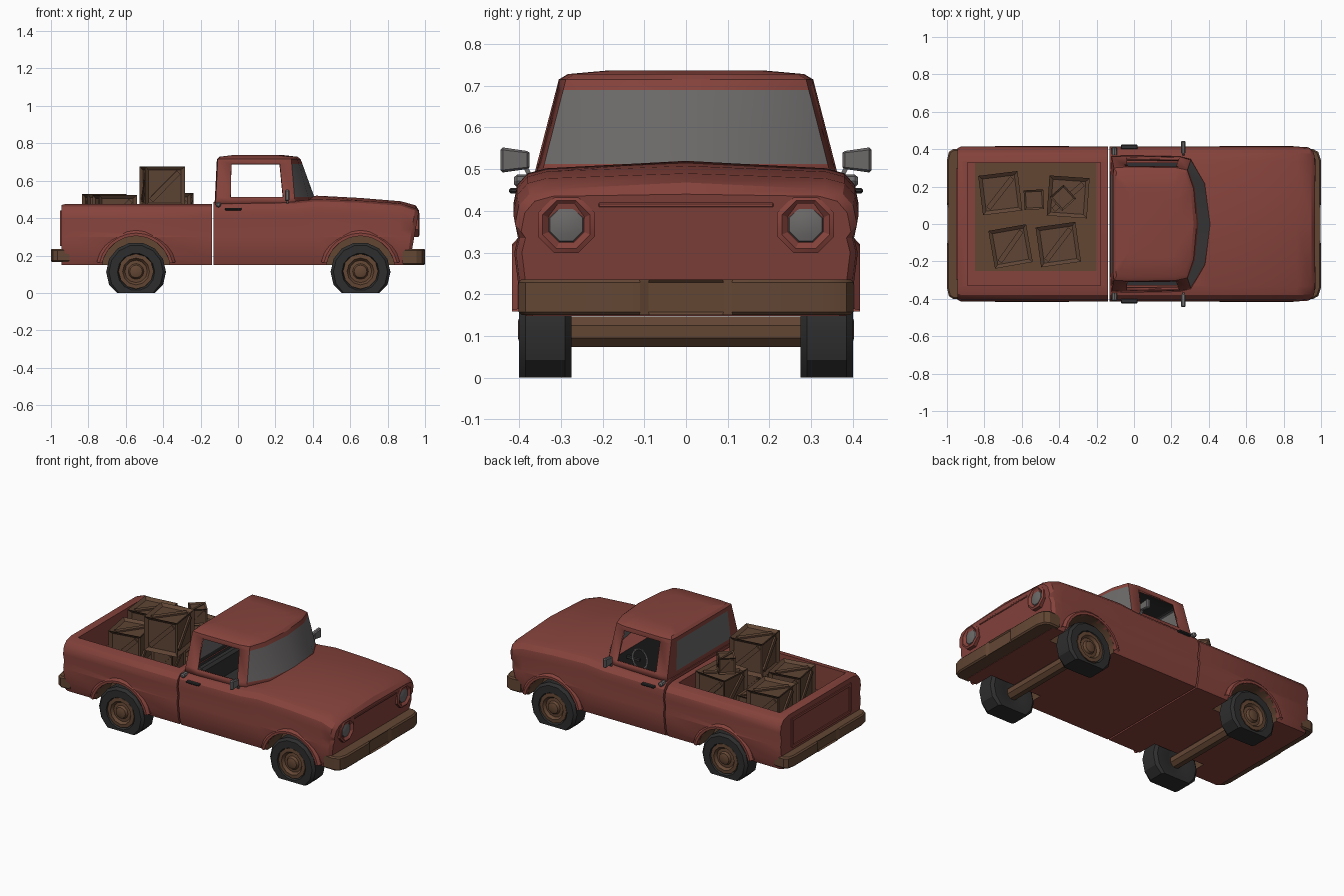
import bpy, bmesh, math
from mathutils import Matrix, Vector

if "Cube" in bpy.data.objects:
    bpy.data.objects.remove(bpy.data.objects["Cube"])

def mat(name, c):
    m = bpy.data.materials.new(name)
    m.diffuse_color = (*c, 1)
    m.use_nodes = True
    m.node_tree.nodes["Principled BSDF"].inputs["Base Color"].default_value = m.diffuse_color
    return m

RED = mat("red_paint", (0.24, 0.056, 0.045))
BROWN = mat("rusty_brown", (0.125, 0.062, 0.034))
WOOD = mat("crate_wood", (0.115, 0.06, 0.035))
DARK = mat("dark_interior", (0.03, 0.03, 0.032))
TYRE = mat("tyre_rubber", (0.027, 0.027, 0.027))
GREY = mat("grey_glass", (0.15, 0.14, 0.14))

def finish(name, bm, mats, normals=True):
    if normals:
        bmesh.ops.recalc_face_normals(bm, faces=bm.faces)
    me = bpy.data.meshes.new(name)
    bm.to_mesh(me)
    bm.free()
    for m in mats:
        me.materials.append(m)
    ob = bpy.data.objects.new(name, me)
    bpy.context.collection.objects.link(ob)
    return ob

def box(name, lo, hi, m, bevel=0.0):
    bm = bmesh.new()
    c = [(a + b) / 2 for a, b in zip(lo, hi)]
    d = [b - a for a, b in zip(lo, hi)]
    bmesh.ops.create_cube(bm, size=1, matrix=Matrix.Translation(c) @ Matrix.Diagonal((*d, 1)))
    if bevel:
        bmesh.ops.bevel(bm, geom=bm.edges[:], offset=bevel, segments=1, affect='EDGES')
    return finish(name, bm, [m])

def bridge(bm, a, b):
    n = len(a)
    return [bm.faces.new((a[i], a[(i + 1) % n], b[(i + 1) % n], b[i])) for i in range(n)]

def lathe(name, prof, centre, axis, n, m, arc=None, turn=0.0):
    """Turn (radius, height) points about an x or y axis; arc gives an open sweep."""
    bm = bmesh.new()
    cx, cy, cz = centre
    steps = n + 1 if arc else n
    rows = []
    for i in range(steps):
        a = arc[0] + (arc[1] - arc[0]) * i / n if arc else turn + math.tau * i / n
        u, v = math.cos(a), math.sin(a)
        rows.append([bm.verts.new((cx + r * u, cy + h, cz + r * v) if axis == 'y'
                                  else (cx + h, cy + r * u, cz + r * v)) for r, h in prof])
    for i in range(n):
        a, b = rows[i], rows[(i + 1) % steps]
        for j in range(len(prof) - 1):
            bm.faces.new((a[j], a[j + 1], b[j + 1], b[j]))
    bmesh.ops.remove_doubles(bm, verts=bm.verts, dist=1e-5)
    return finish(name, bm, [m])

def prism(name, half, z0, z1, m):
    """Plan outline mirrored over y, extruded up."""
    pts = half + [(x, -y) for x, y in reversed(half)]
    bm = bmesh.new()
    a = [bm.verts.new((x, y, z0)) for x, y in pts]
    b = [bm.verts.new((x, y, z1)) for x, y in pts]
    bridge(bm, a, b)
    bm.faces.new(a)
    bm.faces.new(b)
    bmesh.ops.bevel(bm, geom=[e for e in bm.edges if abs(e.verts[0].co.z - e.verts[1].co.z) < 1e-6],
                    offset=0.008, segments=1, affect='EDGES')
    return finish(name, bm, [m])

def body(name, sections):
    """Loft of sections (x, width scale, shoulder z, centre z, slant)."""
    bm = bmesh.new()
    rings = []
    for x, w, zt, zc, k in sections:
        half = [(0, .148), (.385, .148), (.398, .19), (.412, .30), (.403, .335), (.414, zt - .085),
                (.405, zt - .04), (.38, zt - .012), (.335, zt), (0, zc)]
        ring = half + [(-y, z) for y, z in reversed(half[1:-1])]
        rings.append([bm.verts.new((x - k * (.435 - z), y * w, z)) for y, z in ring])
    for a, b in zip(rings, rings[1:]):
        bridge(bm, a, b)
    bm.faces.new(rings[0])
    bm.faces.new(rings[-1])
    return finish(name, bm, [RED, BROWN, DARK])

def cut(ob, cutter, index):
    cutter.data.materials.clear()
    for m in ob.data.materials:
        cutter.data.materials.append(m)
    for p in cutter.data.polygons:
        p.material_index = index
    cutter.hide_render = True
    mod = ob.modifiers.new("cut", 'BOOLEAN')
    mod.operation, mod.solver, mod.object = 'DIFFERENCE', 'EXACT', cutter
    bpy.context.view_layer.objects.active = ob
    bpy.ops.object.modifier_apply(modifier="cut")
    bpy.data.objects.remove(cutter)

# Bed and front body
bed = body("cargo_bed", [(-.945, .975, .47, .47, 0), (-.925, 1, .475, .475, 0), (-.14, 1, .475, .475, 0)])
front = body("front_body", [(-.13, 1, .485, .485, 0), (.30, 1, .49, .49, 0), (.42, 1, .502, .52, 0),
                            (.65, 1, .494, .508, 0), (.87, 1, .478, .49, .03), (.945, .99, .452, .468, .16),
                            (.967, .955, .435, .44, .18)])
cut(bed, box("bed_cutter", (-.89, -.33, .315), (-.18, .33, .7), RED), 0)
cut(front, box("cab_cutter", (-.10, -.325, .22), (.30, .325, .7), RED), 2)
box("bed_floor_stain", (-.85, -.25, .313), (-.2, .325, .319), BROWN)

# Wheels, wells, arch lips
for wx, ob in ((-.545, bed), (.655, front)):
    for s in (1, -1):
        well = lathe("well_cutter", [(0, .255 * s), (.185, .255 * s), (.185, .6 * s), (0, .6 * s)],
                     (wx, 0, .12), 'y', 20, BROWN)
        cut(ob, well, 1)
        lathe("arch_lip", [(r, h * s) for r, h in ((.185, .385), (.185, .417), (.20, .417), (.215, .403), (.215, .385))],
              (wx, 0, .12), 'y', 12, RED, arc=(math.radians(12), math.radians(168)))
        tyre = lathe("tyre", [(r, h * s) for r, h in ((0, .30), (.07, .275), (.142, .275), (.16, .29), (.16, .385),
                     (.145, .40), (.10, .40), (.09, .375), (0, .375))], (wx, 0, .112), 'y', 14, TYRE)
        for v in tyre.data.vertices:
            v.co.z = max(v.co.z, 0)
        lathe("wheel_hub", [(r, h * s) for r, h in ((.094, .375), (.094, .396), (.072, .398), (.06, .382),
              (.042, .384), (.034, .398), (.02, .403), (0, .403))], (wx, 0, .115), 'y', 12, BROWN)
    lathe("axle", [(0, -.29), (.04, -.29), (.04, .29), (0, .29)], (wx, 0, .11), 'y', 8, BROWN, turn=math.pi / 8)

# Cab upper shell: columns (bottom x, y, top x, y) around half of the plan
cols = [(-.125, 0, -.113, 0), (-.125, .275, -.113, .25), (-.12, .362, -.108, .30), (-.04, .366, -.035, .305),
        (.245, .362, .222, .302), (.305, .348, .285, .288), (.385, .22, .318, .19), (.42, 0, .335, 0)]
full = cols + [(a, -b, c, -d) for a, b, c, d in reversed(cols[1:-1])]
bm = bmesh.new()
rings = []
for z in (.478, .512, .69, .715):
    t = (z - .48) / .235
    rings.append([bm.verts.new((a + (c - a) * t, b + (d - b) * t, z)) for a, b, c, d in full])
for sc, z in ((.93, .728), (.6, .737)):
    rings.append([bm.verts.new((.1 + (c - .1) * sc, d * sc, z)) for a, b, c, d in full])
holes = []
for lvl, (a, b) in enumerate(zip(rings, rings[1:])):
    for i, f in enumerate(bridge(bm, a, b)):
        bay = i if i < 7 else 13 - i
        if lvl == 1 and bay in (0, 5, 6):
            f.material_index = 1
        if lvl == 1 and bay == 3:
            holes.append(f)
bm.faces.new(rings[-1])
bmesh.ops.recalc_face_normals(bm, faces=bm.faces)
bmesh.ops.delete(bm, geom=holes, context='FACES_ONLY')
cab = finish("cab_shell", bm, [RED, GREY, DARK, GREY], normals=False)
sol = cab.modifiers.new("thickness", 'SOLIDIFY')
sol.thickness, sol.offset, sol.material_offset = .018, -1, 2

# Cab interior
box("seat_base", (-.09, -.30, .215), (.08, .30, .36), DARK, .015)
box("seat_back", (-.095, -.30, .33), (-.04, .30, .485), DARK, .015)
bpy.ops.mesh.primitive_torus_add(major_radius=.06, minor_radius=.007, major_segments=16, minor_segments=6,
                                 location=(.21, .16, .455), rotation=(0, math.radians(-60), 0))
wheel = bpy.context.object
wheel.name = "steering_wheel"
wheel.data.materials.append(GREY)
box("steering_column", (.21, .152, .44), (.31, .168, .456), DARK)

# Bumpers
prism("front_bumper", [(.88, .40), (.955, .402), (.985, .385), (1.0, .34), (1.0, .11), (.988, .09)], .15, .236, BROWN)
prism("rear_bumper", [(-.90, .40), (-.965, .402), (-.99, .385), (-1.0, .34), (-1.0, .11), (-.988, .09)], .165, .236, BROWN)

# Nose: grille surround and hood lip; tailgate panel
for s in (1, -1):
    bar = box("grille_side", (.93, s * .21 - .004, .24), (.955, s * .21 + .004, .41), RED)
    for v in bar.data.vertices:
        v.co.x -= .18 * (.41 - v.co.z)
    bar = box("tailgate_rib", (-.952, s * .29 - .008, .26), (-.94, s * .29 + .008, .44), RED)
    # Headlights
    lathe("headlight_housing", [(.074, -.035), (.074, .010), (.062, .016), (.046, .002), (0, .002)],
          (.955, s * .287, .367), 'x', 8, RED, turn=math.pi / 8)
    lathe("headlight_lens", [(.046, 0), (.042, .006), (.025, .011), (0, .013)],
          (.955, s * .287, .367), 'x', 8, GREY, turn=math.pi / 8)
    # Mirrors, handles, latch knobs
    mirror = box("side_mirror", (.25, min(s * .375, s * .445), .492), (.275, max(s * .375, s * .445), .552), GREY, .006)
    for v in mirror.data.vertices:
        if abs(v.co.y) < .41:
            v.co.z = .522 + (v.co.z - .522) * .72
    arm = box("mirror_arm", (.258, s * .375 - .006, .455), (.27, s * .375 + .006, .51), GREY)
    for v in arm.data.vertices:
        v.co.y += s * (v.co.z - .485) * .5
    box("door_handle", (-.07, s * .412 - .012, .442), (.02, s * .412 + .012, .455), DARK, .004)
    lathe("door_latch", [(0, s * .37), (.015, s * .37), (.015, s * .405), (.008, s * .413), (0, s * .413)],
          (-.105, 0, .472), 'y', 8, GREY)
for z in (.26, .43):
    box("tailgate_rail", (-.952, -.29, z - .008), (-.94, .29, z + .008), RED)
box("hood_lip", (.945, -.21, .408), (.967, .21, .42), RED, .003)

# Crates: inset faces with a diagonal plank on each
def crate(x, y, z, s, deg):
    bm = bmesh.new()
    bmesh.ops.create_cube(bm, size=s)
    bmesh.ops.inset_individual(bm, faces=bm.faces[:], thickness=.13 * s, depth=-.07 * s)
    for d in ((1, 0, 0), (-1, 0, 0), (0, 1, 0), (0, -1, 0), (0, 0, 1)):
        r = Vector(d).to_track_quat('Z', 'Y').to_matrix().to_4x4()
        bmesh.ops.create_cube(bm, size=s, matrix=r @ Matrix.Translation((0, 0, .44 * s))
                              @ Matrix.Rotation(math.pi / 4, 4, 'Z') @ Matrix.Diagonal((.98, .13, .07, 1)))
    ob = finish("crate", bm, [WOOD])
    ob.location = (x, y, z + s / 2)
    ob.rotation_euler.z = math.radians(deg)

for c in ((-.715, .165, .318, .212, 7), (-.66, -.12, .318, .205, 10), (-.41, -.11, .318, .145, 2),
          (-.405, -.11, .462, .215, 8), (-.352, .145, .318, .215, -4), (-.535, .13, .318, .105, 3),
          (-.38, .14, .533, .10, 42)):
    crate(*c)

# Smooth shading with sharp edges kept
bpy.ops.object.select_all(action='DESELECT')
for ob in bpy.context.scene.objects:
    if ob.type == 'MESH':
        ob.select_set(True)
        bpy.context.view_layer.objects.active = ob
bpy.ops.object.shade_smooth_by_angle(angle=math.radians(30))
